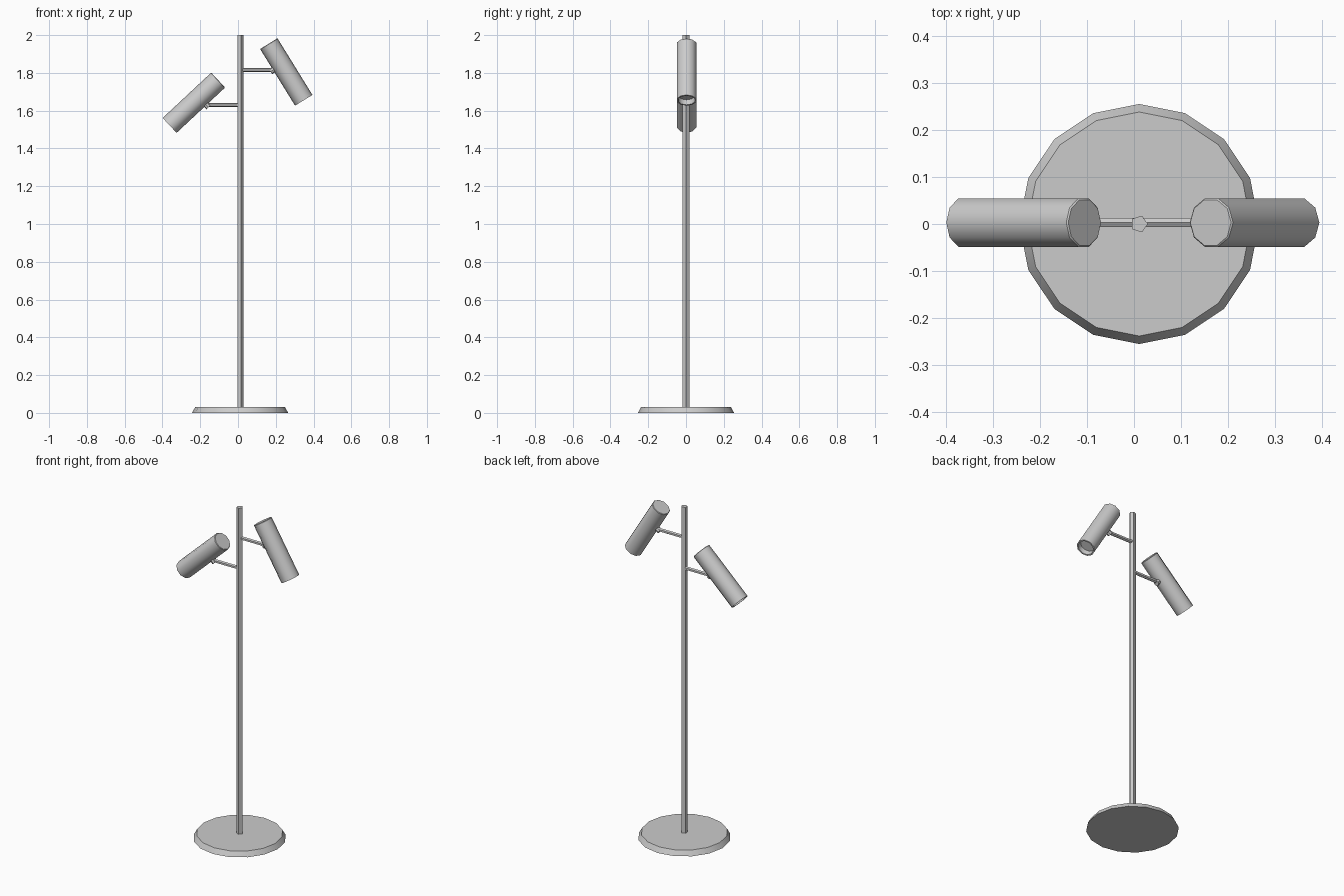
import bpy, bmesh, math
from mathutils import Vector, Matrix

cube = bpy.data.objects.get("Cube")
if cube:
    bpy.data.objects.remove(cube)

metal = bpy.data.materials.new("light_grey_metal")
metal.use_nodes = True
GREY = (0.6, 0.6, 0.6, 1)
metal.diffuse_color = GREY
metal.node_tree.nodes["Principled BSDF"].inputs["Base Color"].default_value = GREY


def lathe(name, start, end, profile, sides, turn=0.0):
    """Revolve (radius, distance) pairs about the line from start to end."""
    start, end = Vector(start), Vector(end)
    axis = (end - start).normalized()
    # Side is the in-plane direction, so vertex 0 lies in the xz plane
    side = Vector((0, 1, 0)).cross(axis).normalized()
    other = axis.cross(side)
    bm = bmesh.new()
    rings = []
    for radius, dist in profile:
        ring = []
        for i in range(sides):
            a = 2 * math.pi * i / sides + turn
            ring.append(bm.verts.new(start + axis * dist
                        + (side * math.cos(a) + other * math.sin(a)) * radius))
        rings.append(ring)
    for low, high in zip(rings, rings[1:]):
        for i in range(sides):
            j = (i + 1) % sides
            bm.faces.new((low[i], low[j], high[j], high[i]))
    bm.faces.new(rings[0][::-1])
    bm.faces.new(rings[-1])
    bmesh.ops.recalc_face_normals(bm, faces=bm.faces)
    mesh = bpy.data.meshes.new(name)
    bm.to_mesh(mesh)
    bm.free()
    mesh.materials.append(metal)
    obj = bpy.data.objects.new(name, mesh)
    bpy.context.collection.objects.link(obj)
    bpy.ops.object.select_all(action='DESELECT')
    obj.select_set(True)
    bpy.context.view_layer.objects.active = obj
    bpy.ops.object.shade_smooth_by_angle(angle=math.radians(40))
    return obj


def rod(name, start, end, radius, sides, turn=0.0):
    length = (Vector(end) - Vector(start)).length
    return lathe(name, start, end, [(radius, 0), (radius, length)], sides, turn)


def spotlight(label, bottom, top, arm_z, side_sign):
    """A tubular shade with a recessed mouth, its arm and its swivel joint."""
    bottom, top = Vector(bottom), Vector(top)
    axis = (top - bottom).normalized()
    length = (top - bottom).length
    r = 0.054
    lathe(label + "_shade", bottom, top,
          [(0.044, 0.03), (0.046, 0), (r, 0), (r, length - 0.003),
           (r - 0.003, length)], 10)
    # Surface point of the shade level with the arm
    centre = bottom + axis * ((arm_z - bottom.z) / axis.z)
    normal = Vector((0, 1, 0)).cross(axis)
    if normal.x * side_sign > 0:
        normal = -normal
    contact = centre + Vector((-side_sign * r / abs(normal.x), 0, 0))
    rod(label + "_joint", contact - normal * 0.01, contact + normal * 0.016, 0.016, 8)
    rod(label + "_arm", (POLE_X, bottom.y, arm_z), contact, 0.011, 6)


POLE_X = 0.011

# Weighted foot with a sloping rim
lathe("base", (POLE_X, 0, 0), (POLE_X, 0, 1), [(0.255, 0), (0.238, 0.03)], 16)
# Slim upright
rod("pole", (POLE_X, 0, 0.025), (POLE_X, 0, 2), 0.0185, 5)
# Two tilted spotlights
spotlight("left", (0.348, 0.003, 1.655), (0.163, 0.003, 1.955), 1.815, 1)
spotlight("right", (-0.362, 0.003, 1.522), (-0.105, 0.003, 1.762), 1.63, -1)
